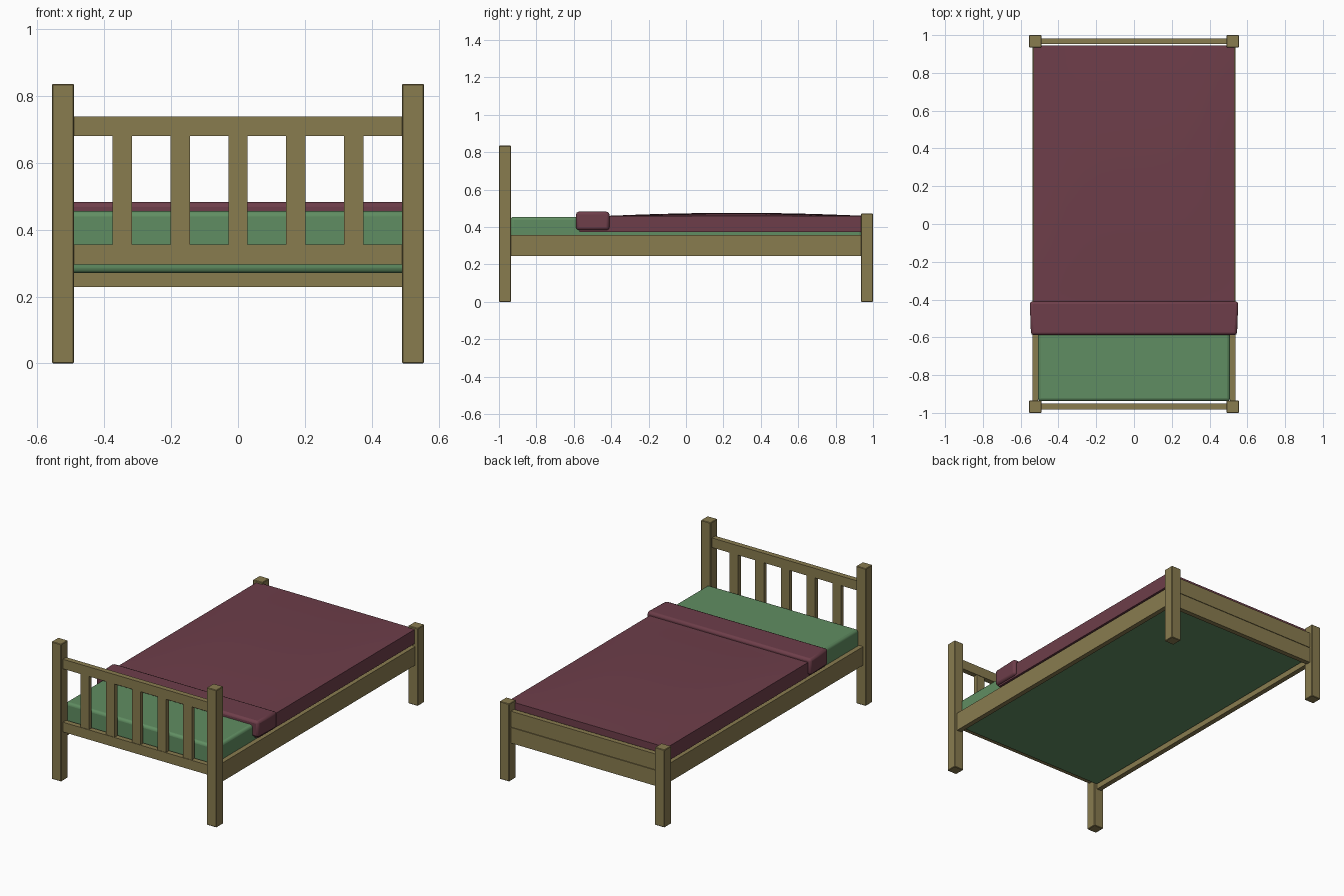
import bpy
import bmesh

cube = bpy.data.objects.get("Cube")
if cube:
    bpy.data.objects.remove(cube, do_unlink=True)


def material(name, rgb):
    mat = bpy.data.materials.new(name)
    mat.use_nodes = True
    mat.diffuse_color = (*rgb, 1)
    mat.node_tree.nodes["Principled BSDF"].inputs["Base Color"].default_value = (*rgb, 1)
    return mat


wood = material("olive wood", (0.25, 0.2, 0.078))
sheet = material("green sheet", (0.118, 0.27, 0.122))
cloth = material("maroon blanket", (0.155, 0.048, 0.068))


def finish(name, bm, mat):
    bmesh.ops.recalc_face_normals(bm, faces=bm.faces)
    mesh = bpy.data.meshes.new(name)
    bm.to_mesh(mesh)
    bm.free()
    mesh.materials.append(mat)
    obj = bpy.data.objects.new(name, mesh)
    bpy.context.collection.objects.link(obj)
    return obj


def box(name, xs, ys, zs, mat, bevel=0, segments=1):
    """Box spanning the given (low, high) ranges, optionally bevelled."""
    bm = bmesh.new()
    bmesh.ops.create_cube(bm, size=1)
    for v in bm.verts:
        v.co = [r[0] if c < 0 else r[1] for c, r in zip(v.co, (xs, ys, zs))]
    obj = finish(name, bm, mat)
    if bevel:
        mod = obj.modifiers.new("soft edges", "BEVEL")
        mod.width = bevel
        mod.segments = segments
    return obj


def smooth(obj, angle):
    bpy.ops.object.select_all(action="DESELECT")
    obj.select_set(True)
    bpy.context.view_layer.objects.active = obj
    bpy.ops.object.shade_smooth_by_angle(angle=angle)


def span(side, low, high):
    return (low, high) if side > 0 else (-high, -low)


# Posts and side rails
for side, label in ((1, "left"), (-1, "right")):
    post_x = span(side, 0.49, 0.555)
    box(f"{label}_head_post", post_x, (-1, -0.935), (0, 0.835), wood, 0.003)
    box(f"{label}_foot_post", post_x, (0.935, 1), (0, 0.472), wood, 0.003)
    box(f"{label}_side_rail", span(side, 0.508, 0.538), (-0.94, 0.94), (0.245, 0.358), wood)

# Headboard with five slats
rail_x = (-0.495, 0.495)
box("headboard_top_rail", rail_x, (-0.982, -0.95), (0.68, 0.738), wood)
box("headboard_lower_rail", rail_x, (-0.982, -0.95), (0.296, 0.355), wood)
for i in range(5):
    x = (i - 2) * 0.173
    box(f"headboard_slat_{i + 1}", (x - 0.029, x + 0.029), (-0.979, -0.953), (0.355, 0.68), wood)

# Footboard of two planks
box("footboard_lower_plank", rail_x, (0.952, 0.982), (0.228, 0.323), wood)
box("footboard_upper_plank", rail_x, (0.952, 0.982), (0.326, 0.422), wood)

# Mattress
mattress = box("mattress", (-0.509, 0.509), (-0.937, 0.94), (0.27, 0.455), sheet, 0.016, 3)
smooth(mattress, 0.7)

# Blanket with a gently raised middle
bm = bmesh.new()
bmesh.ops.create_grid(bm, x_segments=12, y_segments=20, size=1)
for v in bm.verts:
    x, y = v.co.x, v.co.y
    v.co.x, v.co.y = x * 0.533, 0.1875 + y * 0.7575
    rise = max(0, 1 - ((v.co.y - 0.27) / 0.68) ** 2)
    v.co.z = 0.46 + 0.016 * (1 - x ** 4) * rise
border = [e for e in bm.edges if e.is_boundary]
skirt = bmesh.ops.extrude_edge_only(bm, edges=border)["geom"]
for v in skirt:
    if isinstance(v, bmesh.types.BMVert):
        v.co.z = 0.374
bmesh.ops.holes_fill(bm, edges=[e for e in bm.edges if e.is_boundary], sides=0)
smooth(finish("blanket", bm, cloth), 0.6)

# Turned-down fold, narrowing slightly toward the head
fold = box("blanket_fold", (-0.552, 0.552), (-0.588, -0.41), (0.384, 0.482), cloth, 0.014, 2)
for v in fold.data.vertices:
    if v.co.y < -0.5:
        v.co.x *= 0.988
smooth(fold, 0.5)
